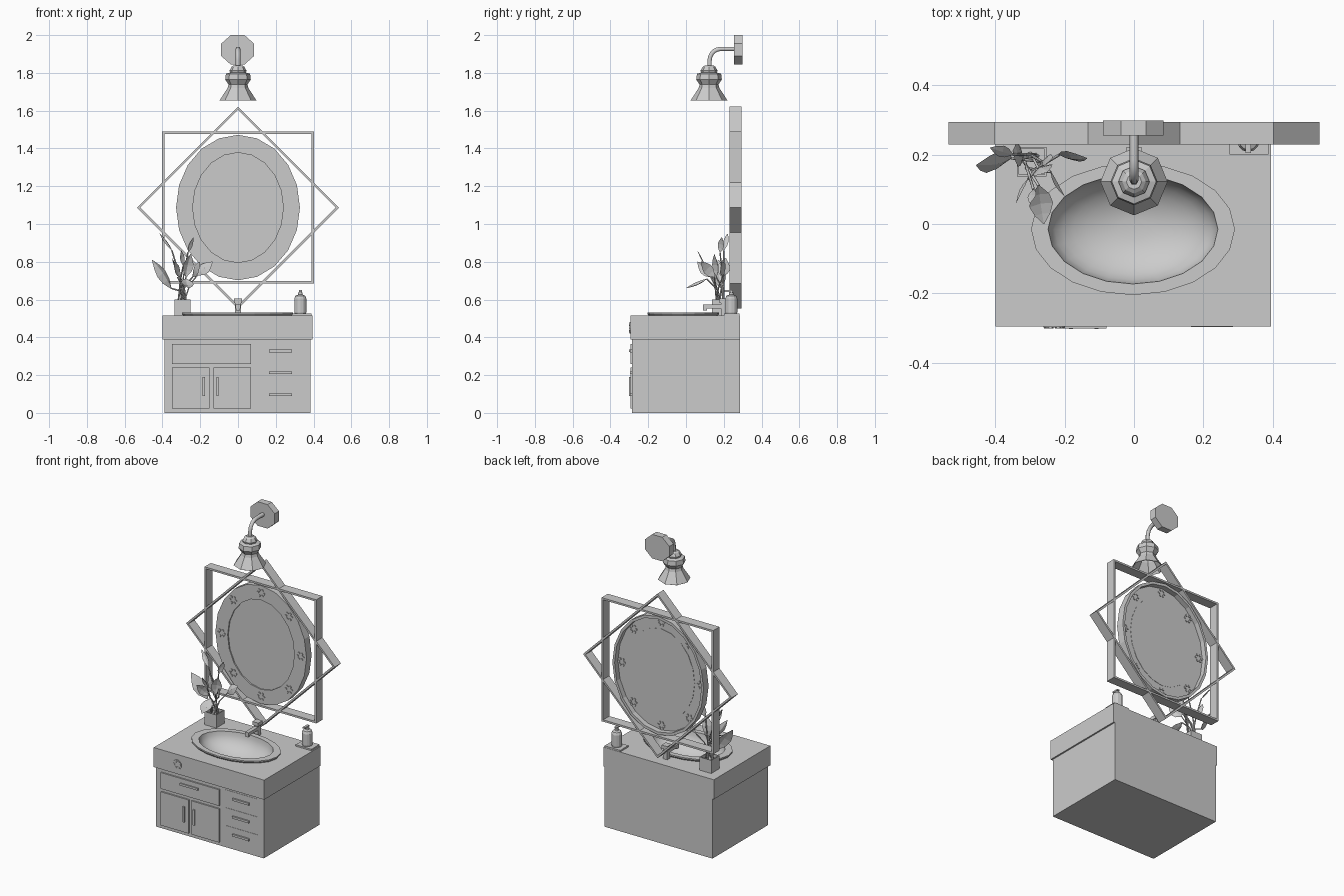
import bpy, bmesh
from math import sin, cos, pi, tau
from mathutils import Vector, Matrix

cube = bpy.data.objects.get("Cube")
if cube:
    bpy.data.objects.remove(cube)

grey = bpy.data.materials.new("plain_grey")
grey.use_nodes = True
grey.diffuse_color = (0.6, 0.6, 0.6, 1)
grey.node_tree.nodes["Principled BSDF"].inputs["Base Color"].default_value = (0.6, 0.6, 0.6, 1)


def add(name, bm, smooth=False):
    bmesh.ops.remove_doubles(bm, verts=bm.verts, dist=0.00001)
    bmesh.ops.recalc_face_normals(bm, faces=bm.faces)
    me = bpy.data.meshes.new(name)
    bm.to_mesh(me)
    bm.free()
    me.materials.append(grey)
    for p in me.polygons:
        p.use_smooth = smooth
    ob = bpy.data.objects.new(name, me)
    bpy.context.collection.objects.link(ob)
    return ob


def box(name, x, y, z):
    bm = bmesh.new()
    bmesh.ops.create_cube(bm, size=1)
    lo, hi = Vector((x[0], y[0], z[0])), Vector((x[1], y[1], z[1]))
    scale = Matrix.Diagonal(hi - lo)
    for v in bm.verts:
        v.co = (lo + hi) / 2 + scale @ v.co
    return add(name, bm)


def lathe(name, profile, centre, n, axis="z", turn=0.0, smooth=False, cap=(False, False)):
    """Loft elliptical rings (radius_a, radius_b, position along axis)."""
    bm = bmesh.new()
    rings = []
    for ra, rb, h in profile:
        ring = []
        for i in range(n):
            a = tau * i / n + turn
            p = (ra * cos(a), rb * sin(a), h) if axis == "z" else (ra * cos(a), h, rb * sin(a))
            ring.append(bm.verts.new(Vector(centre) + Vector(p)))
        rings.append(ring)
    for r, s in zip(rings, rings[1:]):
        for i in range(n):
            j = (i + 1) % n
            bm.faces.new((r[i], r[j], s[j], s[i]))
    if cap[0]:
        bm.faces.new(rings[0])
    if cap[1]:
        bm.faces.new(rings[-1])
    return add(name, bm, smooth)


def tube(name, points, radius, res):
    cu = bpy.data.curves.new(name, "CURVE")
    cu.dimensions = "3D"
    cu.bevel_depth, cu.bevel_resolution, cu.use_fill_caps = radius, res, True
    sp = cu.splines.new("POLY")
    sp.points.add(len(points) - 1)
    for p, c in zip(sp.points, points):
        p.co = (*c, 1)
    cu.materials.append(grey)
    bpy.context.collection.objects.link(bpy.data.objects.new(name, cu))


def flower(name, x, y, z):
    """Small rosette of thin petals on an upright face."""
    for k in range(6):
        a = tau * k / 6
        lathe(f"{name}_petal_{k}", [(0.008, 0.008, -0.004), (0.008, 0.008, 0.004)],
              (x + 0.021 * cos(a), y, z + 0.021 * sin(a)), 6, "y", cap=(True, True))


# Cabinet and counter with a cut-out for the basin
box("cabinet", (-0.39, 0.385), (-0.285, 0.285), (0, 0.39))
counter = box("counter", (-0.40, 0.395), (-0.295, 0.285), (0.388, 0.515))
sink_at = (-0.003, -0.015, 0)
cutter = lathe("basin_cutter", [(0.262, 0.168, 0.40), (0.262, 0.168, 0.6)], sink_at, 24, cap=(True, True))
cutter.hide_render = True
cutter.hide_set(True)
mod = counter.modifiers.new("basin_hole", "BOOLEAN")
mod.operation, mod.solver, mod.object = "DIFFERENCE", "EXACT", cutter

# Basin: faceted rim and smooth bowl
lathe("basin_rim", [(0.285, 0.182, 0.513), (0.294, 0.19, 0.524), (0.294, 0.19, 0.532), (0.245, 0.158, 0.532)],
      sink_at, 20)
bowl = [(0.245 * cos(t), 0.158 * cos(t), 0.532 - 0.125 * sin(t)) for t in [pi / 2 * i / 8 for i in range(8)]]
basin = lathe("basin_bowl", bowl, sink_at, 20, smooth=True, cap=(False, True))
basin.data.flip_normals()

# Drawers, doors and handles
front = -0.285
box("wide_drawer", (-0.35, 0.07), (front - 0.009, front), (0.26, 0.365))
box("wide_drawer_handle", (-0.21, -0.08), (front - 0.016, front), (0.322, 0.336))
for side, x0, hx in (("right", -0.35, -0.182), ("left", -0.13, -0.108)):
    box(f"{side}_door", (x0, x0 + 0.2), (front - 0.009, front), (0.022, 0.24))
    box(f"{side}_door_handle", (hx - 0.006, hx + 0.006), (front - 0.018, front), (0.09, 0.19))
for i in range(3):
    z = 0.328 - 0.116 * i
    box(f"small_drawer_{i}", (0.11, 0.34), (front - 0.002, front), (z - 0.052, z + 0.046))
    box(f"small_drawer_handle_{i}", (0.165, 0.285), (front - 0.012, front), (z - 0.007, z + 0.007))
flower("counter_rosette", -0.23, -0.297, 0.45)
lathe("counter_rosette_disc", [(0.031, 0.031, -0.003), (0.031, 0.031, 0.003)],
      (-0.23, -0.296, 0.45), 16, "y", cap=(True, True))

# Tap
box("tap_column", (-0.015, 0.015), (0.185, 0.215), (0.51, 0.585))
box("tap_spout", (-0.013, 0.013), (0.09, 0.19), (0.553, 0.573))
box("tap_outlet", (-0.011, 0.011), (0.09, 0.11), (0.543, 0.556))
box("tap_handle", (-0.021, 0.021), (0.178, 0.222), (0.582, 0.605))

# Soap bottle on its tray
box("soap_tray", (0.275, 0.388), (0.20, 0.283), (0.513, 0.525))
lathe("soap_bottle", [(0.03, 0.03, 0.525), (0.032, 0.032, 0.535), (0.032, 0.032, 0.605), (0.026, 0.026, 0.62),
                      (0.012, 0.012, 0.626), (0.012, 0.012, 0.637), (0.005, 0.005, 0.637), (0.005, 0.005, 0.646)],
      (0.33, 0.24, 0), 12, cap=(True, True))
box("soap_pump", (0.322, 0.338), (0.205, 0.25), (0.641, 0.65))

# Plant pot, stems and folded leaves
lathe("plant_pot", [(0.06, 0.06, 0.513), (0.06, 0.06, 0.60), (0.052, 0.052, 0.60), (0.052, 0.052, 0.58)],
      (-0.295, 0.18, 0), 4, turn=pi / 4, cap=(True, True))


def leaf(i, base, tip, width):
    base, tip = Vector(base), Vector(tip)
    along = tip - base
    out = Vector((base.x + 0.295, base.y - 0.18, 0.05))
    across = along.cross(out).normalized() * width / 2
    dip = along.cross(across).normalized() * width * 0.15
    bm = bmesh.new()
    rows = []
    for t, w in ((0, 0.1), (0.25, 0.8), (0.5, 1), (0.75, 0.65), (1, 0.04)):
        c = base + along * t
        rows.append([bm.verts.new(c + across * w), bm.verts.new(c + dip * w), bm.verts.new(c - across * w)])
    for r, s in zip(rows, rows[1:]):
        for k in (0, 1):
            bm.faces.new((r[k], r[k + 1], s[k + 1], s[k]))
    add(f"leaf_{i}", bm)
    root = Vector((-0.295, 0.18, 0.58)) + Vector((0.025 * cos(i), 0.025 * sin(i), 0))
    mid = root.lerp(base, 0.45) + Vector((0, 0, 0.03))
    tube(f"stem_{i}", [root, mid, base], 0.004, 0)


leaves = [
    ((-0.355, 0.19, 0.66), (-0.455, 0.17, 0.81), 0.085),
    ((-0.35, 0.20, 0.86), (-0.415, 0.22, 0.95), 0.035),
    ((-0.265, 0.18, 0.85), (-0.235, 0.19, 0.93), 0.04),
    ((-0.275, 0.11, 0.71), (-0.26, 0.00, 0.66), 0.07),
    ((-0.24, 0.15, 0.72), (-0.20, 0.08, 0.80), 0.06),
    ((-0.215, 0.20, 0.73), (-0.135, 0.19, 0.80), 0.065),
    ((-0.305, 0.13, 0.72), (-0.34, 0.06, 0.80), 0.055),
    ((-0.32, 0.19, 0.72), (-0.35, 0.21, 0.82), 0.07),
    ((-0.275, 0.16, 0.72), (-0.25, 0.15, 0.84), 0.065),
    ((-0.29, 0.10, 0.78), (-0.30, 0.06, 0.86), 0.025),
]
for i, spec in enumerate(leaves):
    leaf(i, *spec)

# Two crossed square frames
mirror_at = Vector((0, 0.262, 1.087))
for name, half, turn in (("square_frame", 0.402, pi / 4), ("diamond_frame", 0.378, 0)):
    r, q = half * 2 ** 0.5, (half - 0.012) * 2 ** 0.5
    lathe(name, [(r, r, -0.032), (r, r, 0.032), (q, q, 0.032), (q, q, -0.032), (r, r, -0.032)],
          mirror_at, 4, "y", turn)

# Oval mirror: front ring with side wall, recessed glass, rosettes
lathe("mirror_frame", [(0.312, 0.367, 0.026), (0.328, 0.385, 0.026), (0.328, 0.385, -0.026), (0.24, 0.291, -0.026),
                       (0.24, 0.291, -0.008), (0.312, 0.367, -0.008), (0.312, 0.367, 0.026)],
      mirror_at, 20, "y", pi / 2)
lathe("mirror_glass", [(0.241, 0.292, -0.018), (0.241, 0.292, -0.006)], mirror_at, 20, "y", pi / 2, cap=(True, True))
for k in range(8):
    a = tau * k / 8
    for side, y in (("front", 0.235), ("back", 0.255)):
        flower(f"mirror_{side}_rosette_{k}", 0.284 * cos(a), y, 1.087 + 0.336 * sin(a))

# Wall lamp: octagonal plate, bent arm, flared shade
lathe("lamp_plate", [(0.0945, 0.0845, -0.022), (0.0945, 0.0845, 0.022)], (-0.002, 0.277, 1.922), 8, "y",
      pi / 8, cap=(True, True))
bend = [(0, 0.185 - 0.06 * sin(t), 1.867 + 0.06 * cos(t)) for t in [pi / 2 * i / 5 for i in range(6)]]
tube("lamp_arm", [(0, 0.26, 1.927)] + bend + [(0, 0.125, 1.82)], 0.013, 1)
shade = [(0.022, 1.84), (0.034, 1.832), (0.045, 1.812), (0.042, 1.802), (0.064, 1.795), (0.068, 1.765),
         (0.05, 1.738), (0.055, 1.72), (0.097, 1.655)]
lamp = lathe("lamp_shade", [(r, r, z) for r, z in shade], (0, 0.122, 0), 8, cap=(True, False))
thick = lamp.modifiers.new("shade_wall", "SOLIDIFY")
thick.thickness = 0.004
